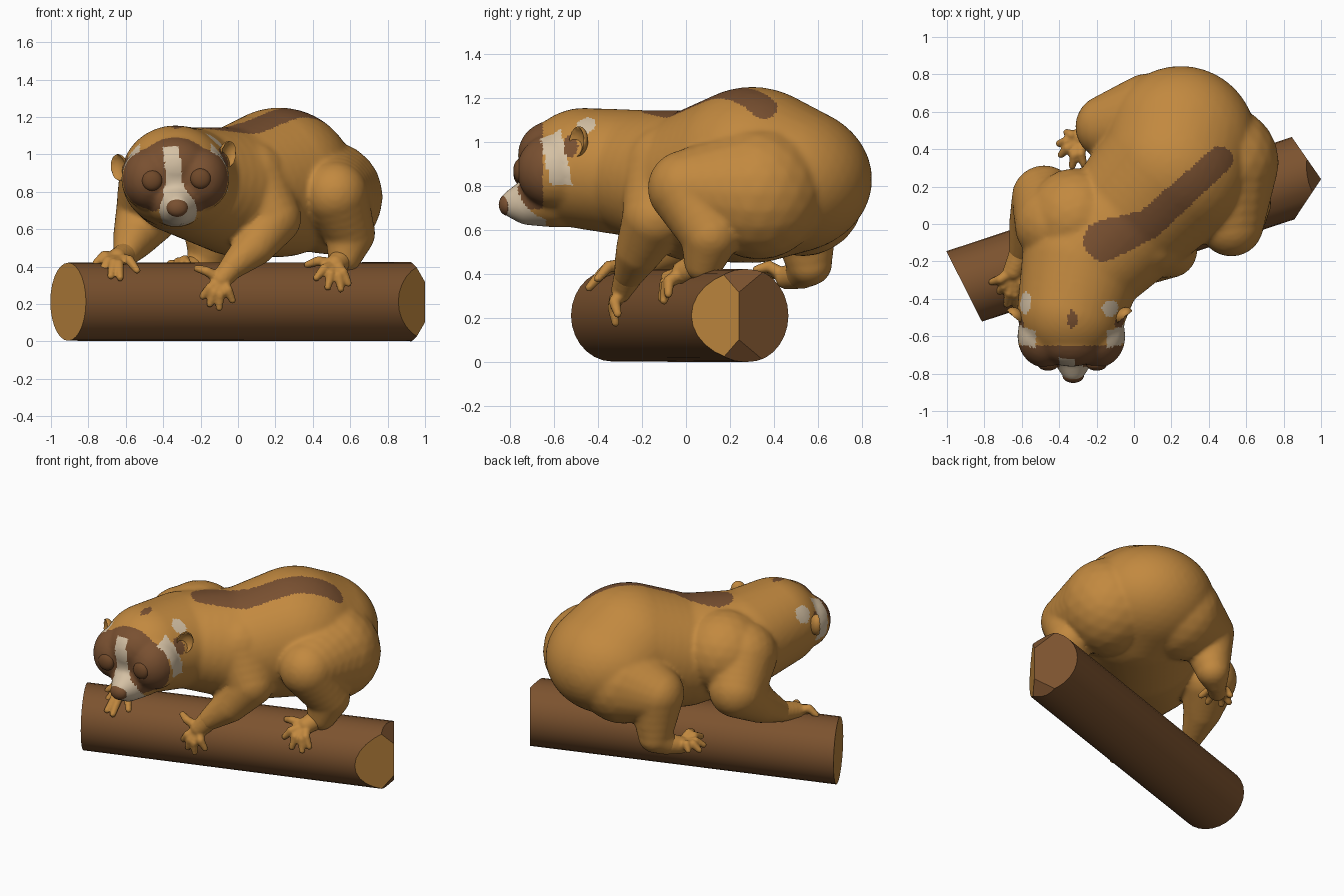
import bpy, bmesh, math
from mathutils import Vector, Matrix

if "Cube" in bpy.data.objects:
    bpy.data.objects.remove(bpy.data.objects["Cube"])


def material(name, rgb):
    m = bpy.data.materials.new(name)
    m.diffuse_color = (*rgb, 1)
    m.use_nodes = True
    m.node_tree.nodes["Principled BSDF"].inputs["Base Color"].default_value = m.diffuse_color
    return m


FUR = material("golden_fur", (0.54, 0.25, 0.05))
BROWN = material("dark_brown_fur", (0.19, 0.08, 0.03))
CREAM = material("cream_fur", (0.66, 0.53, 0.37))
BARK = material("bark", (0.20, 0.085, 0.028))
EYE = material("eye_brown", (0.16, 0.065, 0.022))


def finish(name, bm, mats, angle=40):
    me = bpy.data.meshes.new(name)
    bm.to_mesh(me)
    bm.free()
    ob = bpy.data.objects.new(name, me)
    bpy.context.collection.objects.link(ob)
    for m in mats:
        me.materials.append(m)
    bpy.ops.object.select_all(action='DESELECT')
    ob.select_set(True)
    bpy.context.view_layer.objects.active = ob
    bpy.ops.object.shade_smooth_by_angle(angle=math.radians(angle))
    return ob


def unit_sphere(level):
    bm = bmesh.new()
    bmesh.ops.create_icosphere(bm, subdivisions=level, radius=1)
    bm.verts.index_update()
    data = ([v.co.copy() for v in bm.verts], [[v.index for v in f.verts] for f in bm.faces])
    bm.free()
    return data


SPHERES = {n: unit_sphere(n) for n in (2, 3, 4)}


def ball(bm, c, r, level=3):
    """Ellipsoid; r is a number or three radii."""
    r = (r, r, r) if isinstance(r, (int, float)) else r
    cos, faces = SPHERES[level]
    vs = [bm.verts.new((c[0] + p.x * r[0], c[1] + p.y * r[1], c[2] + p.z * r[2])) for p in cos]
    for f in faces:
        bm.faces.new([vs[i] for i in f])
    return vs


def chain(bm, knots, steps=5, level=3):
    """Balls swept through knots of (x, y, z, horizontal radius, vertical radius)."""
    knots = [Vector(k if len(k) == 5 else (*k, k[3])) for k in knots]
    for n, (a, b) in enumerate(zip(knots, knots[1:])):
        for i in range(0 if n == 0 else 1, steps + 1):
            k = a.lerp(b, i / steps)
            ball(bm, k[:3], (k[3], k[3], k[4]), level)


def fuse(name, bm, mats, voxel, smooth):
    """Merge overlapping balls into one skin."""
    ob = finish(name, bm, mats)
    rm = ob.modifiers.new("merge", 'REMESH')
    rm.mode, rm.voxel_size, rm.use_smooth_shade = 'VOXEL', voxel, True
    sm = ob.modifiers.new("soften", 'SMOOTH')
    sm.factor, sm.iterations = 0.5, smooth
    for m in list(ob.modifiers):
        bpy.ops.object.modifier_apply(modifier=m.name)
    bpy.ops.object.shade_smooth_by_angle(angle=math.radians(60))
    return ob


# Log: cylinder trimmed by one plane on the left and a chamfered wedge on the right
bm = bmesh.new()
turn = Matrix.Rotation(math.radians(18.2), 4, 'Z') @ Matrix.Rotation(math.pi / 2, 4, 'Y')
bmesh.ops.create_cone(bm, cap_ends=True, segments=28, radius1=0.208, radius2=0.212, depth=2.8,
                      matrix=Matrix.Translation((0, -0.035, 0.212)) @ turn)
for co, no, mi in (((-0.91, -0.33, 0), (-0.89, -0.45, 0), 1),
                   ((1.0, 0.24, 0), (0.83, -0.55, 0), 1),
                   ((1.0, 0.24, 0), (0.82, 0.57, 0), 0),
                   ((0.93, 0.24, 0.42), (0.82, 0.1, 0.56), 0),
                   ((0.93, 0.24, 0.0), (0.82, 0.1, -0.56), 0)):
    bmesh.ops.bisect_plane(bm, geom=bm.verts[:] + bm.edges[:] + bm.faces[:],
                           plane_co=co, plane_no=no, clear_outer=True)
    rim = [e for e in bm.edges if e.is_boundary]
    for f in bmesh.ops.holes_fill(bm, edges=rim, sides=0)['faces']:
        f.material_index = mi
bmesh.ops.recalc_face_normals(bm, faces=bm.faces[:])
finish("log", bm, [BARK, FUR], 30)

# Body: torso, neck, head and limbs
bm = bmesh.new()
chain(bm, [(0.25, 0.44, 0.83, 0.405, 0.34), (0.22, 0.30, 0.85, 0.41, 0.40),
           (0.0, 0.06, 0.80, 0.365, 0.345), (-0.27, -0.2, 0.855, 0.33, 0.29),
           (-0.335, -0.46, 0.88, 0.29, 0.275)], 6, 4)
ball(bm, (-0.31, 0.03, 0.87), (0.27, 0.27, 0.26))           # left shoulder blade
for x in (-0.475, -0.195):                                  # cheeks and brows
    ball(bm, (x, -0.60, 0.87), (0.15, 0.17, 0.17))
ball(bm, (-0.335, -0.60, 0.94), (0.19, 0.165, 0.16))        # forehead
chain(bm, [(-0.33, -0.58, 0.76, 0.17, 0.15), (-0.325, -0.71, 0.725, 0.105, 0.105),
           (-0.325, -0.775, 0.72, 0.07, 0.07)], 4)          # muzzle
limbs = [
    [(0.06, -0.07, 0.87, 0.22), (0.19, -0.14, 0.66, 0.15), (0.09, -0.21, 0.51, 0.11),
     (-0.03, -0.26, 0.40, 0.07)],
    [(-0.42, 0.0, 0.86, 0.22), (-0.48, 0.14, 0.69, 0.175), (-0.55, 0.0, 0.56, 0.12),
     (-0.60, -0.15, 0.465, 0.07)],
    [(0.47, 0.33, 0.77, 0.305), (0.52, 0.0, 0.79, 0.175), (0.60, 0.11, 0.58, 0.135),
     (0.57, 0.08, 0.45, 0.09)],
    [(0.10, 0.53, 0.76, 0.28), (-0.14, 0.52, 0.72, 0.175), (-0.16, 0.56, 0.45, 0.105),
     (-0.22, 0.52, 0.40, 0.07)],
]
for limb in limbs:
    chain(bm, limb)
body = fuse("body", bm, [FUR, BROWN, CREAM], 0.014, 8)


# Fur markings, chosen by position on the skin
def near(c, p, r):
    return sum(((a - b) / s) ** 2 for a, b, s in zip(c, p, r)) < 1


STRIPE = [(Vector(a), Vector(b), wa, wb) for a, b, wa, wb in
          (((-0.16, -0.09), (0.08, 0.0), 0.11, 0.08), ((0.08, 0.0), (0.46, 0.345), 0.08, 0.07))]


def marking(c, n):
    x, y, z = c
    if y < -0.50:
        side = abs(x + 0.335)
        if y < -0.63 and near((x, 0, z), (-0.32, 0, 0.70), (0.10, 1, 0.105)):
            return 2                                         # muzzle
        if y < -0.66 and 0.7 < z < 1.04 and \
                abs(x + 0.33 + (z - 0.75) * 0.1) < 0.043 + max(0, 0.86 - z) * 0.3:
            return 2                                         # blaze
        slope = -0.625 + (1.08 - z) * 0.22
        if side > 0.19 and 0.8 < z < 1.09 and abs(y - slope) < 0.05:
            return 2                                         # temple patches
        if y < -0.65 and (near((x, 0, z), (-0.47, 0, 0.87), (0.16, 1, 0.175))
                          or near((x, 0, z), (-0.20, 0, 0.87), (0.16, 1, 0.175))
                          or near((x, 0, z), (-0.335, 0, 0.99), (0.2, 1, 0.105))):
            return 1                                         # eye mask
    if near(c, (-0.13, -0.45, 1.07), (0.055, 0.045, 0.06)) or \
       near(c, (-0.59, -0.42, 1.02), (0.055, 0.06, 0.06)):
        return 2                                             # spots behind the ears
    if near(c, (-0.33, -0.51, 1.15), (0.025, 0.05, 0.08)) or \
       near(c, (-0.10, -0.52, 0.97), (0.06, 0.04, 0.06)) or \
       near(c, (-0.59, -0.53, 0.94), (0.06, 0.04, 0.05)):
        return 1                                             # crown spot and ear roots
    if z > 1.0 and n.z > 0.3 and y > -0.22:                  # back stripe
        p = Vector((x, y))
        for a, b, wa, wb in STRIPE:
            t = max(0, min(1, (p - a).dot(b - a) / (b - a).length_squared))
            if (p - a.lerp(b, t)).length < wa + (wb - wa) * t:
                return 1
    return 0


for f in body.data.polygons:
    f.material_index = marking(f.center, f.normal)

# Hands and feet: wrist, palm, bulge direction of the knuckles, finger tips
paws = {
    "front_right_hand": ((-0.03, -0.26, 0.40), (-0.09, -0.285, 0.33), (0, -0.025, 0.01),
                         [(-0.22, -0.28, 0.39), (-0.19, -0.31, 0.24), (-0.15, -0.32, 0.20),
                          (-0.10, -0.32, 0.18), (-0.03, -0.31, 0.22)]),
    "front_left_hand": ((-0.60, -0.15, 0.465), (-0.645, -0.25, 0.445), (0, -0.01, 0.03),
                        [(-0.76, -0.31, 0.42), (-0.73, -0.37, 0.37), (-0.68, -0.43, 0.35),
                         (-0.63, -0.44, 0.34), (-0.54, -0.40, 0.38)]),
    "rear_right_foot": ((0.57, 0.08, 0.45), (0.52, -0.01, 0.41), (0, -0.025, 0.02),
                        [(0.37, -0.01, 0.41), (0.42, -0.10, 0.34), (0.48, -0.11, 0.29),
                         (0.55, -0.10, 0.28), (0.59, -0.08, 0.31)]),
    "rear_left_foot": ((-0.22, 0.52, 0.40), (-0.28, 0.46, 0.385), (-0.01, 0, 0.03),
                       [(-0.36, 0.49, 0.38), (-0.40, 0.43, 0.37), (-0.39, 0.37, 0.38),
                        (-0.33, 0.31, 0.40), (-0.27, 0.32, 0.42)]),
}
for name, (wrist, palm, bulge, tips) in paws.items():
    bm = bmesh.new()
    chain(bm, [(*wrist, 0.067), (*palm, 0.055)], 4)
    for tip in tips:
        mid = Vector(palm).lerp(Vector(tip), 0.6) + Vector(bulge)
        chain(bm, [(*palm, 0.034), (*mid, 0.027), (*tip, 0.02)], 5, 2)
    fuse(name, bm, [FUR], 0.009, 2)

# Eyes and nose
for name, c, r, m in (("left_eye", (-0.46, -0.752, 0.86), (0.055, 0.032, 0.055), EYE),
                      ("right_eye", (-0.20, -0.752, 0.87), (0.055, 0.032, 0.055), EYE),
                      ("nose", (-0.325, -0.81, 0.715), (0.058, 0.04, 0.05), BROWN)):
    bm = bmesh.new()
    ball(bm, c, r)
    finish(name, bm, [m], 60)

# Ears: ellipsoids with the front pushed in to form a cup
for name, c, s in (("left_ear", (-0.635, -0.49, 0.93), -1), ("right_ear", (-0.055, -0.49, 1.0), 1)):
    bm = bmesh.new()
    for v in ball(bm, (0, 0, 0), (0.052, 0.04, 0.072)):
        if v.co.y < -0.012:
            v.co.y = -0.024 - v.co.y
    bm.transform(Matrix.Translation(c) @ Matrix.Rotation(s * math.radians(40), 4, 'Z')
                 @ Matrix.Rotation(s * math.radians(12), 4, 'Y'))
    finish(name, bm, [FUR], 60)
